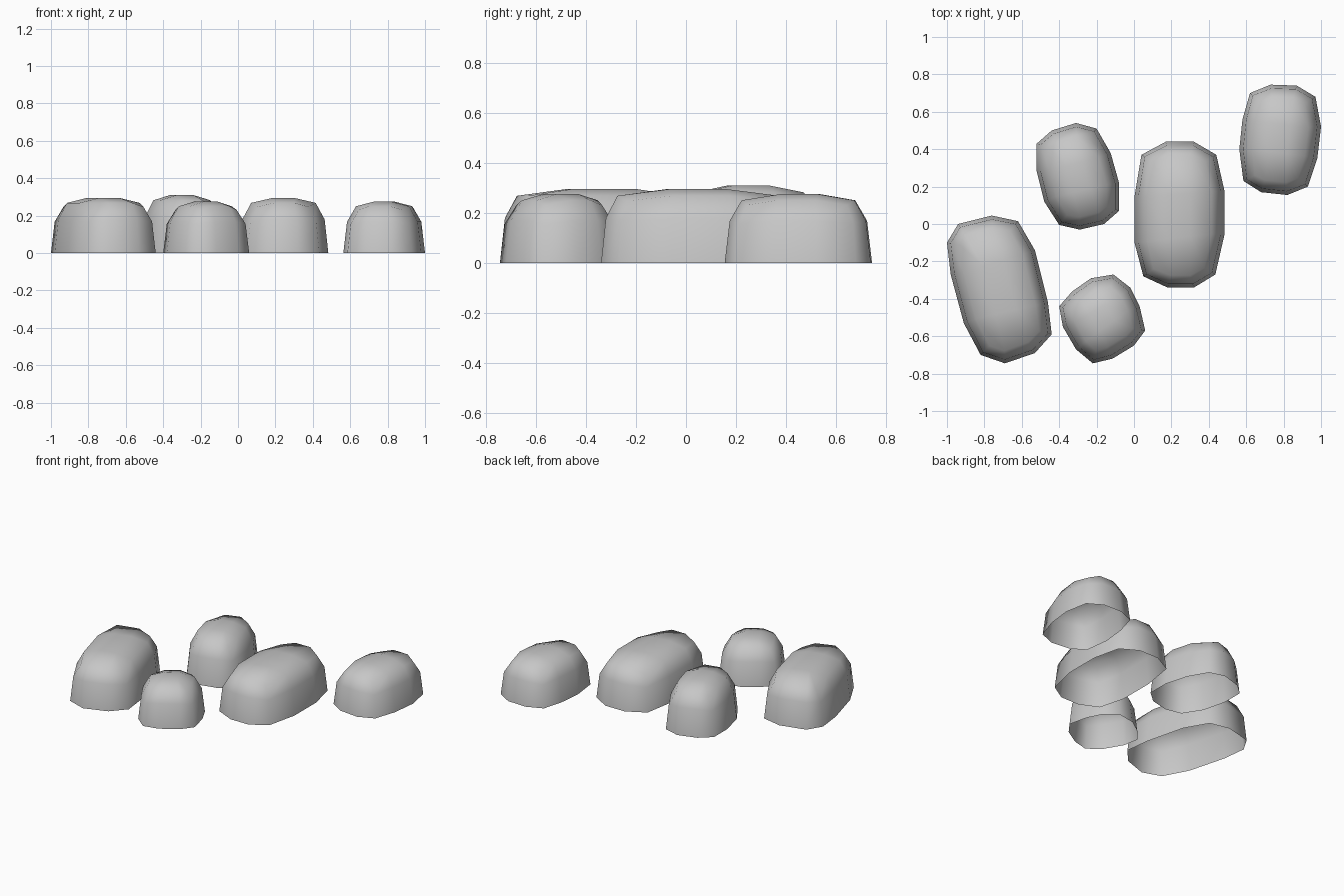
import bpy
import bmesh
from mathutils import Vector

default_cube = bpy.data.objects.get("Cube")
if default_cube:
    bpy.data.objects.remove(default_cube, do_unlink=True)

stone_grey = bpy.data.materials.new("stone_grey")
stone_grey.use_nodes = True
colour = (0.57, 0.57, 0.57, 1)
stone_grey.diffuse_color = colour
stone_grey.node_tree.nodes["Principled BSDF"].inputs["Base Color"].default_value = colour


def inset_outline(outline, distance):
    """Move each point of a clockwise outline inwards along its own normal."""
    count = len(outline)
    result = []
    for i, point in enumerate(outline):
        tangent = outline[(i + 1) % count] - outline[i - 1]
        inward = Vector((tangent.y, -tangent.x)).normalized()
        result.append(point + inward * distance)
    return result


def make_stone(name, height, points):
    """Rounded block, open below: three rings of walls and a gridded crown.
    The outline runs clockwise from the back left, every third point a corner."""
    outline = [Vector(p) for p in points]
    bm = bmesh.new()

    def make_ring(inset, side_level, corner_level):
        ring = []
        for i, p in enumerate(inset_outline(outline, inset)):
            level = corner_level if i % 3 == 0 else side_level
            ring.append(bm.verts.new((p.x, p.y, level * height)))
        return ring

    # Walls
    rings = [make_ring(0, 0, 0), make_ring(0.02, 0.61, 0.57), make_ring(0.068, 0.91, 0.84)]
    for low, high in zip(rings, rings[1:]):
        for i in range(len(low)):
            j = (i + 1) % len(low)
            bm.faces.new((low[j], low[i], high[i], high[j]))

    # Crown
    rim = rings[-1]

    def crown_row(left, right):
        inner = []
        for factor in (1 / 3, 2 / 3):
            p = left.co.lerp(right.co, factor)
            inner.append(bm.verts.new((p.x, p.y, height)))
        return [left, *inner, right]

    grid = [rim[0:4], crown_row(rim[11], rim[4]), crown_row(rim[10], rim[5]), rim[9:5:-1]]
    for back, front in zip(grid, grid[1:]):
        for c in range(3):
            bm.faces.new((back[c], front[c], front[c + 1], back[c + 1]))

    for face in bm.faces:
        face.smooth = True
    mesh = bpy.data.meshes.new(name)
    bm.to_mesh(mesh)
    bm.free()
    mesh.materials.append(stone_grey)
    stone = bpy.data.objects.new(name, mesh)
    bpy.context.collection.objects.link(stone)
    return stone


# Stepping stones: height and ground outline of each
make_stone("right_long_stone", 0.295, [
    (-1, -.1), (-.94, .0), (-.76, .045), (-.62, .015), (-.53, -.14), (-.46, -.42),
    (-.44, -.59), (-.53, -.69), (-.69, -.745), (-.82, -.7), (-.91, -.53), (-.98, -.27)])

make_stone("back_stone", 0.31, [
    (-.52, .43), (-.44, .5), (-.31, .54), (-.2, .51), (-.125, .38), (-.08, .22),
    (-.08, .07), (-.16, 0), (-.29, -.03), (-.4, -.005), (-.48, .12), (-.52, .28)])

make_stone("front_small_stone", 0.275, [
    (-.4, -.44), (-.33, -.36), (-.23, -.29), (-.11, -.27), (-.02, -.34), (.03, -.44),
    (.06, -.57), (0, -.65), (-.115, -.72), (-.22, -.745), (-.31, -.67), (-.38, -.55)])

make_stone("middle_long_stone", 0.295, [
    (.04, .37), (.17, .44), (.32, .44), (.44, .37), (.483, .18), (.483, -.06),
    (.435, -.27), (.32, -.34), (.18, -.34), (.05, -.28), (.003, -.1), (.003, .15)])

make_stone("left_stone", 0.275, [
    (.62, .7), (.73, .745), (.87, .74), (.97, .68), (1, .52), (.98, .35),
    (.93, .2), (.82, .155), (.68, .17), (.585, .23), (.563, .4), (.58, .56)])
